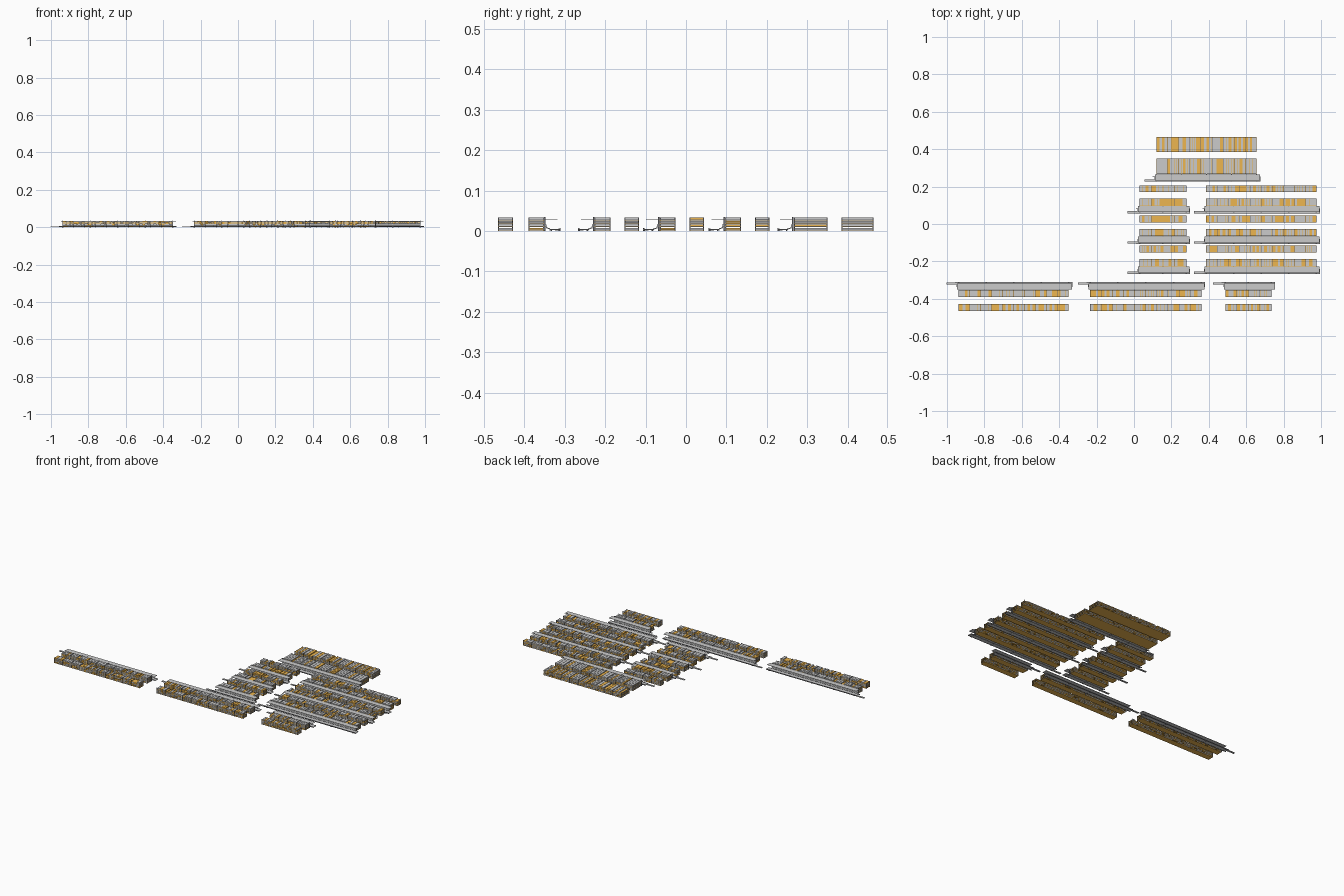
import bpy, bmesh, random
from mathutils import Matrix, Vector

if "Cube" in bpy.data.objects:
    bpy.data.objects.remove(bpy.data.objects["Cube"])

random.seed(4)
orange = bpy.data.materials.new("orange")
orange.diffuse_color = (0.85, 0.47, 0.08, 1)
orange.use_nodes = True
orange.node_tree.nodes["Principled BSDF"].inputs["Base Color"].default_value = orange.diffuse_color
dark = bpy.data.materials.new("dark_grey")
dark.diffuse_color = (0.16, 0.16, 0.17, 1)
dark.use_nodes = True
dark.node_tree.nodes["Principled BSDF"].inputs["Base Color"].default_value = dark.diffuse_color
grey = bpy.data.materials.new("light_grey")
grey.diffuse_color = (0.6, 0.6, 0.6, 1)
grey.use_nodes = True
grey.node_tree.nodes["Principled BSDF"].inputs["Base Color"].default_value = grey.diffuse_color


def make(name, boxes, mat, prisms=()):
    """One object from boxes (x0,x1,y0,y1,z0,z1) and prisms (x0,x1,[yz profile])."""
    bm = bmesh.new()
    for x0, x1, y0, y1, z0, z1 in boxes:
        y0, y1 = min(y0, y1), max(y0, y1)
        m = Matrix.Translation(((x0 + x1) / 2, (y0 + y1) / 2, (z0 + z1) / 2))
        bmesh.ops.create_cube(bm, size=1, matrix=m @ Matrix.Diagonal((x1 - x0, y1 - y0, z1 - z0, 1)))
    for x0, x1, prof in prisms:
        f = bm.faces.new([bm.verts.new((x0, y, z)) for y, z in prof])
        ext = bmesh.ops.extrude_face_region(bm, geom=[f])
        bmesh.ops.translate(bm, verts=[v for v in ext["geom"] if isinstance(v, bmesh.types.BMVert)],
                            vec=Vector((x1 - x0, 0, 0)))
    bmesh.ops.recalc_face_normals(bm, faces=bm.faces)
    me = bpy.data.meshes.new(name)
    bm.to_mesh(me)
    bm.free()
    me.materials.append(mat)
    bpy.context.collection.objects.link(bpy.data.objects.new(name, me))


LEVELS = [0.001, 0.0095, 0.018, 0.0265]
BAY = 0.059


def rack(x0, x1, y0, y1):
    n = max(1, round((x1 - x0) / BAY))
    pitch = (x1 - x0) / n
    # shelf decks and front/back load beams
    make("rack_shelves", [(x0, x1, y0, y1, z, z + 0.0012) for z in LEVELS], orange)
    # upright posts and side braces at each bay boundary
    posts = []
    for i in range(n + 1):
        x = x0 + i * pitch
        a, b = max(x0, x - 0.0012), min(x1, x + 0.0012)
        posts += [(a, b, y0, y0 + 0.0025, 0, 0.034), (a, b, y1 - 0.0025, y1, 0, 0.034)]
        posts += [(a, b, y0, y1, z + 0.002, z + 0.0035) for z in LEVELS]
    make("rack_uprights", posts, dark)
    # storage bins in two colours, a few slots left empty
    bins = {True: [], False: []}
    for z in LEVELS:
        for i in range(n):
            k = random.choice((3, 4, 4, 5))
            w = (pitch - 0.004) / k
            for j in range(k):
                if random.random() < 0.12:
                    continue
                bx = x0 + i * pitch + 0.002 + j * w
                bins[random.random() < 0.22].append(
                    (bx + 0.0008, bx + w - 0.0008, y0 + 0.001, y1 - 0.001, z + 0.0012, z + 0.0068))
    make("grey_bins", bins[False], grey)
    make("orange_bins", bins[True], orange)


def conveyor(x0, x1, face, d):
    """Picking line beside a rack face; d is the direction away from the rack."""
    Y = lambda t: face + d * t
    # low belt with side rails, plus take-away tail on the left
    make("conveyor_belt", [(x0 + 0.01, x1, Y(0.012), Y(0.038), 0.003, 0.0055),
                           (x0 - 0.045, x0 + 0.01, Y(0.026), Y(0.038), 0.001, 0.0045)], grey)
    make("conveyor_rails", [(x0, x1, Y(t), Y(t + 0.0015), 0.002, 0.007) for t in (0.012, 0.0375)], dark)
    # sloped chute stepping down from the rack to the belt
    make("picking_chute", [], grey, [(x0 + 0.02, x1 - 0.02, [
        (Y(0.001), 0.019), (Y(0.004), 0.017), (Y(0.006), 0.009), (Y(0.013), 0.006),
        (Y(0.013), 0.004), (Y(0.004), 0.007), (Y(0.001), 0.016)])])
    # thin overhead panel
    make("overhead_panel", [(x0 + 0.012, x1 - 0.002, Y(0.0), Y(0.032), 0.0285, 0.0297)], grey)
    # posts, legs and end stops along the line
    n = max(2, round((x1 - x0) / 0.15))
    parts = []
    for i in range(n + 1):
        x = x0 + 0.02 + (x1 - x0 - 0.04) * i / n
        parts += [(x - 0.0015, x + 0.0015, Y(-0.001), Y(0.002), 0, 0.035),
                  (x - 0.002, x + 0.002, Y(0.015), Y(0.018), 0, 0.004),
                  (x - 0.004, x + 0.004, Y(0.034), Y(0.039), 0, 0.0065)]
    make("line_posts", parts, dark)


def aisle(x0, x1, near, far, face, d):
    rack(x0, x1, *near)
    rack(x0, x1, *far)
    conveyor(x0 - 0.02, x1 + 0.02, face, d)


# front row, lines on the rear side of the racks
for a, b in ((-0.938, -0.35), (-0.235, 0.36), (0.488, 0.735)):
    aisle(a, b, (-0.39, -0.352), (-0.465, -0.428), -0.35, 1)
# three parallel aisles, short and long, lines on the front side
for y in (-0.228, -0.067, 0.095):
    for a, b in ((0.03, 0.28), (0.385, 0.975)):
        aisle(a, b, (y + 0.002, y + 0.041), (y + 0.076, y + 0.112), y, -1)
# deep aisle at the back
aisle(0.12, 0.655, (0.267, 0.35), (0.385, 0.464), 0.265, -1)
